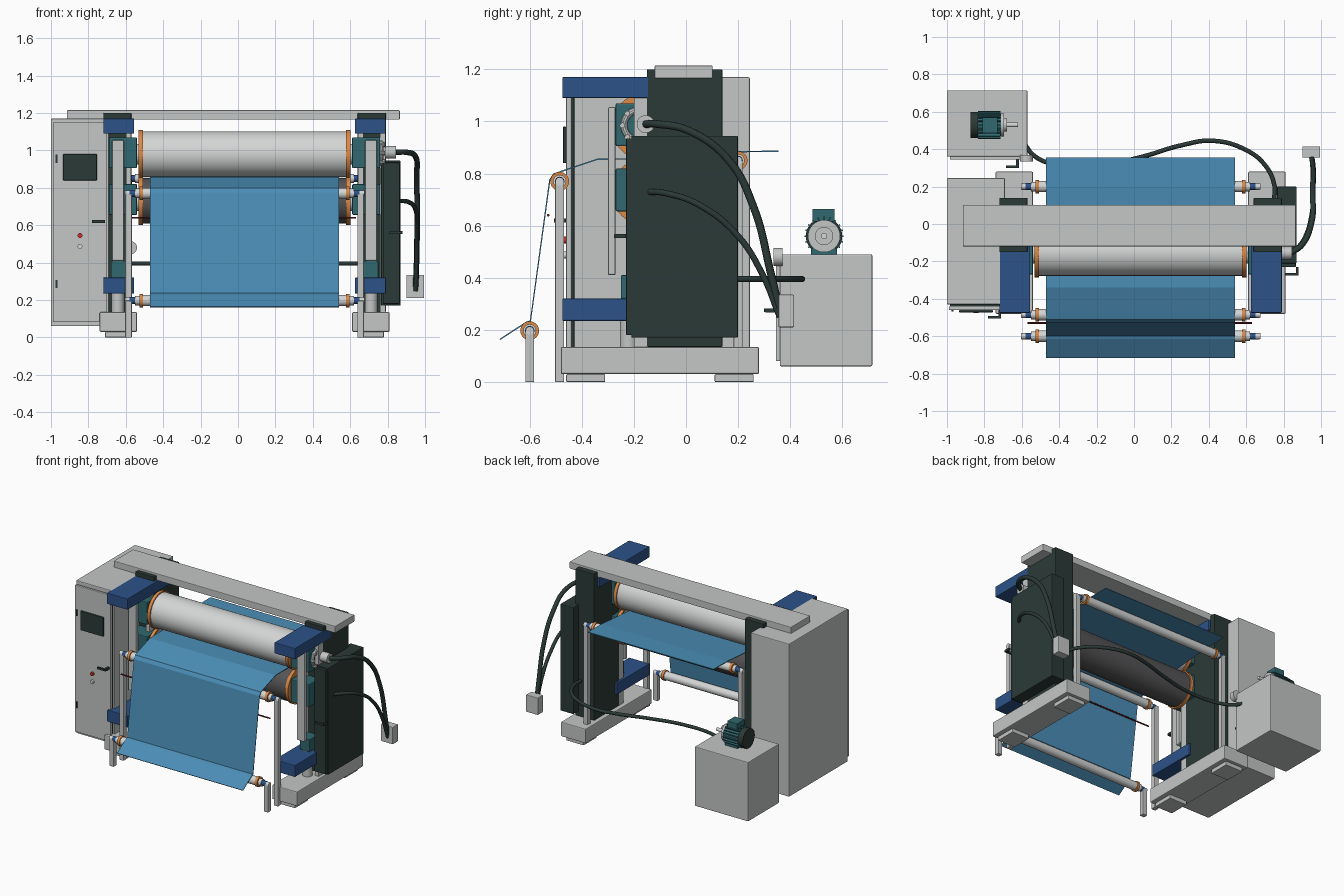
import bpy, bmesh, math
from mathutils import Vector, Matrix

cube = bpy.data.objects.get("Cube")
if cube:
    bpy.data.objects.remove(cube, do_unlink=True)

CX = 0.035  # symmetry plane of the roller stand


def material(name, r, g, b):
    m = bpy.data.materials.new(name)
    m.use_nodes = True
    m.diffuse_color = (r, g, b, 1)
    m.node_tree.nodes["Principled BSDF"].inputs["Base Color"].default_value = (r, g, b, 1)
    return m


GREY = material("light_grey", .55, .57, .56)
STEEL = material("pale_steel", .66, .67, .67)
DARK = material("dark_green_grey", .024, .042, .038)
TEAL = material("teal", .03, .14, .16)
NAVY = material("deep_blue", .025, .085, .25)
ORANGE = material("orange", .72, .25, .06)
FILM = material("film_blue", .07, .27, .47)
RUBBER = material("rubber_grey", .09, .09, .095)
RED = material("red", .55, .03, .025)
MAROON = material("dark_red", .16, .012, .012)


def finish(name, bm, mat, smooth=False):
    mesh = bpy.data.meshes.new(name)
    bmesh.ops.recalc_face_normals(bm, faces=bm.faces)
    bm.to_mesh(mesh)
    bm.free()
    mesh.materials.append(mat)
    ob = bpy.data.objects.new(name, mesh)
    bpy.context.collection.objects.link(ob)
    if smooth:
        bpy.ops.object.select_all(action='DESELECT')
        ob.select_set(True)
        bpy.context.view_layer.objects.active = ob
        bpy.ops.object.shade_smooth_by_angle(angle=math.radians(35))
    return ob


def box(name, x, y, z, mat, bevel=0):
    """Box from three (low, high) ranges."""
    bm = bmesh.new()
    bmesh.ops.create_cube(bm, size=1)
    for v in bm.verts:
        v.co = Vector([(a + b) / 2 + c * (b - a) for (a, b), c in zip((x, y, z), v.co)])
    ob = finish(name, bm, mat)
    if bevel:
        mod = ob.modifiers.new("edge", 'BEVEL')
        mod.width = bevel
        mod.segments = 2
    return ob


def rod(name, a, b, r, mat, sides=32):
    """Cylinder between two points."""
    a, b = Vector(a), Vector(b)
    d = b - a
    bm = bmesh.new()
    turn = d.to_track_quat('Z', 'Y').to_matrix().to_4x4()
    bmesh.ops.create_cone(bm, cap_ends=True, segments=sides, radius1=r, radius2=r, depth=d.length,
                          matrix=Matrix.Translation((a + b) / 2) @ turn)
    return finish(name, bm, mat, True)


def xrod(name, x, y, z, r, mat, sides=32):
    return rod(name, (x[0], y, z), (x[1], y, z), r, mat, sides)


def hose(name, points, r):
    cu = bpy.data.curves.new(name, 'CURVE')
    cu.dimensions = '3D'
    cu.bevel_depth = r
    cu.bevel_resolution = 3
    cu.use_fill_caps = True
    sp = cu.splines.new('BEZIER')
    sp.bezier_points.add(len(points) - 1)
    for p, co in zip(sp.bezier_points, points):
        p.co = co
        p.handle_left_type = p.handle_right_type = 'AUTO'
    cu.materials.append(DARK)
    bpy.context.collection.objects.link(bpy.data.objects.new(name, cu))


def handle(name, x, y, z):
    """Lever handle on a front door: stem plus bar."""
    box(name + "_stem", (x, x + .014), (y - .04, y), (z - .008, z + .008), DARK)
    box(name + "_bar", (x - .055, x + .014), (y - .046, y - .032), (z - .007, z + .007), DARK)


# side frames, mirrored about the stand centre
for side, s in (("right", -1), ("left", 1)):
    def mx(a, b):
        return tuple(sorted((CX + s * a, CX + s * b)))

    n = side + "_"
    box(n + "base_beam", mx(.575, .775), (-.48, .28), (.03, .135), GREY, .006)
    for tag, y in (("front", (-.46, -.31)), ("rear", (.11, .26))):
        box(n + tag + "_foot_pad", mx(.605, .745), y, (0, .03), GREY, .004)
    box(n + "column", mx(.605, .755), (-.15, .14), (.135, 1.2), DARK, .004)
    box(n + "upper_arm", mx(.59, .755), (-.475, .1), (1.09, 1.17), NAVY, .004)
    box(n + "lower_arm", mx(.59, .755), (-.475, -.1), (.235, .32), NAVY, .004)
    # guides and lift cylinder
    for tag, a in (("inner", .607), ("outer", .725)):
        box(n + tag + "_guide_rail", mx(a, a + .028), (-.2, -.15), (.135, 1.09), GREY)
    box(n + "cover_strip", mx(.645, .708), (-.3, -.27), (.41, 1.055), GREY, .006)
    xm = CX + s * .677
    rod(n + "lift_cylinder", (xm, -.22, .135), (xm, -.22, .32), .034, GREY)
    box(n + "lift_head", mx(.635, .715), (-.25, -.15), (.32, .41), TEAL, .004)
    # bearing blocks and roller rims
    for tag, z in (("upper", .985), ("lower", .735)):
        box(n + tag + "_bearing_block", mx(.575, .725), (-.27, -.06), (z - .08, z + .085), TEAL, .006)
        xrod(n + tag + "_rim", mx(.543, .566), -.155, z - .005, .13, ORANGE, 48)
        xrod(n + tag + "_neck", mx(.56, .59), -.155, z - .005, .055, STEEL)
    # idler roller ends and posts
    for tag, y, z, foot in (("front", -.6, .197, 0), ("middle", -.485, .77, 0), ("rear", .2, .85, .13)):
        xrod(n + tag + "_idler_rim", mx(.543, .562), y, z, .036, ORANGE)
        xrod(n + tag + "_idler_collar", mx(.56, .585), y, z, .025, STEEL)
        xrod(n + tag + "_idler_journal", mx(.58, .615), y, z, .018, NAVY)
        xrod(n + tag + "_idler_cap", mx(.61, .64), y, z, .016, STEEL)
        box(n + tag + "_idler_post", mx(.603, .638), (y - .017, y + .017), (foot, z), GREY, .003)

box("cross_beam", (-.915, .865), (-.12, .102), (1.165, 1.215), GREY, .004)

# rollers
SPAN = (CX - .55, CX + .55)
xrod("upper_press_roller", SPAN, -.155, .98, .122, STEEL, 64)
xrod("lower_press_roller", SPAN, -.155, .73, .122, RUBBER, 64)
for tag, y, z in (("front", -.6, .197), ("middle", -.485, .77), ("rear", .2, .85)):
    xrod(tag + "_idler", SPAN, y, z, .03, STEEL)
xrod("guard_wire", (-.57, .63), -.529, .64, .005, MAROON, 10)

# film web threaded through the rollers
path = [(-.715, .163), (-.615, .228), (-.597, .235), (-.523, .775), (-.508, .798), (-.48, .808),
        (-.34, .855), (-.155, .857), (.2, .884), (.355, .886)]
bm = bmesh.new()
rows = [[bm.verts.new((x, y, z)) for x in (-.47, .54)] for y, z in path]
for p, q in zip(rows, rows[1:]):
    bm.faces.new((p[0], p[1], q[1], q[0]))
film = finish("film_web", bm, FILM)
mod = film.modifiers.new("thickness", 'SOLIDIFY')
mod.thickness = .005
mod.offset = 0

# control cabinet
box("control_cabinet", (-1, -.69), (-.43, .245), (.06, 1.17), GREY, .005)
box("control_door_seal", (-.985, -.705), (-.442, -.43), (.09, 1.14), DARK)
box("control_door", (-.99, -.7), (-.46, -.441), (.085, 1.15), GREY, .004)
box("control_screen", (-.935, -.755), (-.472, -.46), (.84, .98), DARK, .003)
handle("control_handle", -.725, -.46, .62)
for tag, z, m in (("red", .545, RED), ("white", .487, STEEL)):
    rod(tag + "_button", (-.845, -.46, z), (-.845, -.475, z), .013, m, 20)
for tag, z in (("upper", .955), ("lower", .285)):
    box(tag + "_control_hinge", (-.975, -.966), (-.468, -.455), (z - .022, z + .022), DARK)

# side electrical cabinet
box("side_cabinet", (.765, .87), (-.21, .2), (.17, .945), DARK, .005)
box("side_cabinet_door", (.775, .865), (-.23, -.205), (.18, .935), DARK, .004)
handle("side_cabinet_handle", .865, -.23, .56)

# rotary joint with clamp ring
xrod("joint_body", (.75, .845), -.155, .99, .034, GREY)
bpy.ops.mesh.primitive_torus_add(location=(.765, -.18, .985), rotation=(0, math.pi / 2, 0),
                                 major_radius=.058, minor_radius=.013,
                                 major_segments=36, minor_segments=10)
ring = bpy.context.object
ring.name = "joint_clamp_ring"
ring.data.materials.append(GREY)
bpy.ops.object.shade_smooth_by_angle()
for i in range(8):
    a = i * math.tau / 8
    xrod("clamp_bolt", (.75, .785), -.18 + .064 * math.cos(a), .985 + .064 * math.sin(a), .011, GREY, 8)

# hoses and connection box
box("connection_box", (.9, .995), (.355, .415), (.21, .335), GREY, .004)
hose("upper_hose", [(.84, -.155, .99), (.9, -.11, .99), (.95, .01, .965), (.955, .165, .85),
                    (.958, .26, .67), (.955, .325, .42), (.95, .36, .27)], .015)
hose("lower_hose", [(.865, -.14, .73), (.91, -.08, .725), (.95, .05, .68), (.955, .2, .56),
                    (.955, .29, .42), (.95, .36, .25)], .012)
hose("floor_cable", [(-.58, .42, .395), (-.54, .37, .395), (-.45, .325, .395), (-.2, .31, .395),
                     (.045, .36, .395), (.25, .42, .395), (.42, .445, .395), (.6, .395, .395),
                     (.7, .315, .395), (.75, .21, .395), (.75, .13, .395)], .012)

# pump unit with motor
box("pump_cabinet", (-1, -.57), (.36, .715), (.06, .49), GREY, .005)
box("pump_door", (-.985, -.585), (.345, .362), (.08, .475), GREY, .003)
handle("pump_handle", -.63, .345, .275)
rod("pump_flange", (-.575, .335, .48), (-.575, .37, .48), .035, GREY)
xrod("motor_fan_cover", (-.875, -.835), .53, .56, .07, DARK)
xrod("motor_body", (-.84, -.71), .53, .56, .06, TEAL)
xrod("motor_end_plate", (-.712, -.695), .53, .56, .062, GREY)
xrod("motor_boss", (-.7, -.68), .53, .56, .035, GREY)
xrod("motor_shaft", (-.69, -.62), .53, .56, .012, STEEL)
box("motor_terminal_box", (-.81, -.73), (.485, .57), (.615, .665), TEAL, .003)
box("motor_mount", (-.82, -.72), (.48, .58), (.49, .515), TEAL)
for i in range(20):  # cooling fins
    a = i * math.tau / 20
    fin = box("motor_fin", (-.835, -.715), (-.003, .003), (.055, .075), TEAL)
    fin.rotation_euler.x = a
    fin.location = (0, .53, .56)
